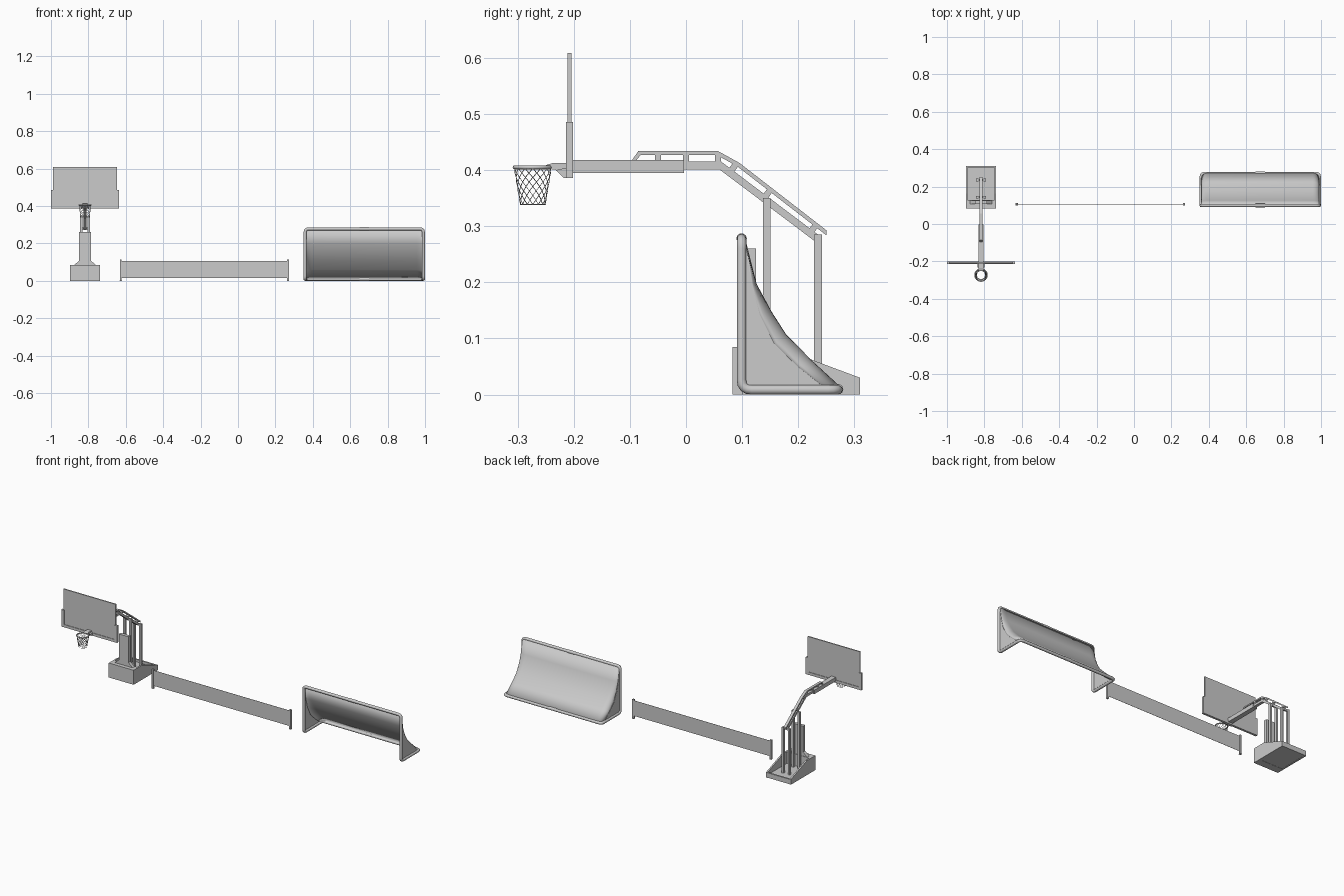
import bpy, bmesh
from math import sin, cos, pi, hypot
from mathutils import Vector

if "Cube" in bpy.data.objects:
    bpy.data.objects.remove(bpy.data.objects["Cube"])

HX = -0.818   # centre of the hoop stand
RX = 0.675    # centre of the curved rebounder


def mesh_obj(name, verts, faces, smooth=False):
    me = bpy.data.meshes.new(name)
    me.from_pydata(verts, [], faces)
    bm = bmesh.new()
    bm.from_mesh(me)
    bmesh.ops.recalc_face_normals(bm, faces=bm.faces)
    bm.to_mesh(me)
    bm.free()
    if smooth:
        me.polygons.foreach_set("use_smooth", [True] * len(me.polygons))
    ob = bpy.data.objects.new(name, me)
    bpy.context.collection.objects.link(ob)
    return ob


def prism(name, prof, x0, x1):
    """Side profile of (y, z) points pushed out between x0 and x1."""
    n = len(prof)
    verts = [(x, y, z) for x in (x0, x1) for y, z in prof]
    faces = [tuple(range(n)), tuple(range(n, 2 * n))]
    faces += [(i, (i + 1) % n, n + (i + 1) % n, n + i) for i in range(n)]
    return mesh_obj(name, verts, faces)


def box(name, x0, x1, y0, y1, z0, z1):
    return prism(name, [(y0, z0), (y1, z0), (y1, z1), (y0, z1)], x0, x1)


def strut(name, p, q, t, w):
    """Flat bar from p to q in the side plane, centred on the stand."""
    dy, dz = q[0] - p[0], q[1] - p[1]
    k = t / 2 / hypot(dy, dz)
    a, b = -dz * k, dy * k
    return prism(name, [(p[0] + a, p[1] + b), (q[0] + a, q[1] + b),
                        (q[0] - a, q[1] - b), (p[0] - a, p[1] - b)], HX - w / 2, HX + w / 2)


def tube(name, paths, r, closed=False, res=2):
    cu = bpy.data.curves.new(name, 'CURVE')
    cu.dimensions = '3D'
    cu.bevel_depth = r
    cu.bevel_resolution = res
    cu.use_fill_caps = not closed
    for pts in paths:
        s = cu.splines.new('POLY')
        s.points.add(len(pts) - 1)
        for pt, co in zip(s.points, pts):
            pt.co = (*co, 1)
        s.use_cyclic_u = closed
        s.use_smooth = True
    ob = bpy.data.objects.new(name, cu)
    bpy.context.collection.objects.link(ob)
    return ob


def rounded(pts, r, steps=4):
    """Closed path with its corners rounded."""
    out = []
    pts = [Vector(p) for p in pts]
    for i, p in enumerate(pts):
        a = p + (pts[i - 1] - p).normalized() * r
        b = p + (pts[(i + 1) % len(pts)] - p).normalized() * r
        for k in range(steps + 1):
            t = k / steps
            out.append(a * (1 - t) ** 2 + p * 2 * t * (1 - t) + b * t * t)
    return out


# Hoop base: ballast block, sloping side walls, floor and rear lip
wall = [(0.083, 0), (0.31, 0), (0.31, 0.03), (0.163, 0.085), (0.083, 0.085)]
for s in (-1, 1):
    prism("base_side_wall", wall, HX + s * 0.072, HX + s * 0.081)
box("base_front_block", HX - 0.072, HX + 0.072, 0.083, 0.128, 0, 0.085)
box("base_floor", HX - 0.072, HX + 0.072, 0.128, 0.31, 0.001, 0.016)
box("base_rear_lip", HX - 0.072, HX + 0.072, 0.301, 0.31, 0.016, 0.03)

# Front safety pad, flared at the foot
outline = [(-0.058, 0.085), (0.058, 0.085), (0.031, 0.108), (0.031, 0.26), (-0.031, 0.26), (-0.031, 0.108)]
pv = [(HX + x, y, z) for y in (0.106, 0.125) for x, z in outline]
mesh_obj("front_pad", pv, [tuple(range(6)), tuple(range(6, 12))]
         + [(i, (i + 1) % 6, 6 + (i + 1) % 6, 6 + i) for i in range(6)])

# Paired uprights with pins joining their tops
for s in (-1, 1):
    x = HX + s * 0.02
    box("front_post", x - 0.006, x + 0.006, 0.137, 0.151, 0.01, 0.35)
    box("rear_post", x - 0.006, x + 0.006, 0.228, 0.242, 0.01, 0.285)
box("front_post_pin", HX - 0.026, HX + 0.026, 0.139, 0.149, 0.337, 0.347)
box("rear_post_pin", HX - 0.026, HX + 0.026, 0.23, 0.24, 0.274, 0.284)

# Truss arm: lower chord, upper chord and webs
box("arm_beam", HX - 0.014, HX + 0.014, -0.203, -0.004, 0.395, 0.418)
prism("arm_lower_chord", [(-0.004, 0.401), (0.06, 0.401), (0.23, 0.273), (0.238, 0.283),
                          (0.063, 0.415), (-0.004, 0.415)], HX - 0.008, HX + 0.008)
prism("arm_upper_chord", [(-0.096, 0.418), (-0.085, 0.434), (0.057, 0.434), (0.095, 0.413), (0.25, 0.293),
                          (0.25, 0.284), (0.091, 0.407), (0.055, 0.427), (-0.081, 0.427), (-0.088, 0.418)],
      HX - 0.008, HX + 0.008)
for p, q in [((-0.05, 0.417), (-0.05, 0.429)), ((0, 0.405), (0, 0.43)), ((0.057, 0.41), (0.057, 0.431)),
             ((0.079, 0.397), (0.09, 0.412)), ((0.14, 0.351), (0.151, 0.366)),
             ((0.222, 0.29), (0.233, 0.304))]:
    strut("arm_web", p, q, 0.011, 0.014)

# Backboard with padding round the lower half
box("backboard", HX - 0.17, HX + 0.17, -0.211, -0.204, 0.39, 0.609)
box("backboard_bottom_pad", HX - 0.181, HX + 0.181, -0.214, -0.201, 0.386, 0.402)
for s in (-1, 1):
    box("backboard_side_pad", HX + s * 0.163, HX + s * 0.181, -0.214, -0.201, 0.402, 0.486)

# Rim with its bracket
RY = -0.273
ring = [(HX + 0.0325 * cos(a * pi / 12), RY + 0.0325 * sin(a * pi / 12), 0.405) for a in range(24)]
tube("rim", [ring], 0.0035, closed=True)
prism("rim_arm", [(-0.243, 0.402), (-0.21, 0.398), (-0.21, 0.413), (-0.236, 0.413), (-0.25, 0.409)],
      HX - 0.013, HX + 0.013)
prism("rim_bracket", [(-0.232, 0.4), (-0.218, 0.386), (-0.21, 0.386), (-0.21, 0.405)],
      HX - 0.02, HX + 0.02)

# Net: two families of crossing spirals and a bottom hem
strands = []
for d in (-1, 1):
    for i in range(14):
        path = []
        for k in range(9):
            t = k / 8
            a = 2 * pi * i / 14 + d * t * 2 * pi * 4 / 14
            r = 0.033 * (1 - t) + 0.0225 * t
            path.append((HX + r * cos(a), RY + r * sin(a), 0.403 - 0.064 * t))
        strands.append(path)
tube("basket_net", strands, 0.0007, res=0)
tube("basket_net_hem", [[(HX + 0.0225 * cos(a * pi / 14), RY + 0.0225 * sin(a * pi / 14), 0.339)
                         for a in range(28)]], 0.0008, closed=True, res=0)

# Long low court net between two posts
for x in (-0.627, 0.267):
    box("court_net_post", x - 0.005, x + 0.005, 0.101, 0.111, 0.003, 0.114)
    box("court_net_foot", x - 0.006, x + 0.006, 0.1, 0.112, 0, 0.003)
box("court_net_sheet", -0.627, 0.267, 0.1055, 0.1065, 0.016, 0.107)

# Rebounder frame: one looped tube with rounded corners
h = 0.316
loop = []
for s in (-1, 1):
    leg = [(RX + s * h, 0.099, 0.278), (RX + s * h, 0.099, 0.0085), (RX + s * h, 0.271, 0.0085)]
    loop += leg if s < 0 else leg[::-1]
tube("rebounder_frame", [rounded(loop, 0.018)], 0.0085, closed=True, res=3)
for y, z in ((0.099, 0.278), (0.271, 0.0095)):
    tube("rebounder_joint", [[(RX - 0.025, y, z), (RX + 0.025, y, z)]], 0.0095, res=3)

# Rebounder sheet: concave profile, folded round into the side panels
mid = [(0.106, 0.276), (0.126, 0.197), (0.153, 0.147), (0.178, 0.108), (0.224, 0.061), (0.272, 0.017)]
end = [(0.106, 0.269), (0.117, 0.197), (0.131, 0.144), (0.158, 0.09), (0.199, 0.05), (0.245, 0.014)]
arc = [k * pi / 12 for k in range(7)]
cols = [(-h + 0.035 * (1 - cos(a)), sin(a)) for a in arc]
cols += [(-x, b) for x, b in reversed(cols)]
verts = [(RX + x, e[0] + (m[0] - e[0]) * b, e[1] + (m[1] - e[1]) * b)
         for x, b in cols for m, e in zip(mid, end)]
n = len(mid)
faces = [(c * n + r, c * n + r + 1, c * n + n + r + 1, c * n + n + r)
         for c in range(len(cols) - 1) for r in range(n - 1)]
sheet = mesh_obj("rebounder_sheet", verts, faces, smooth=True)
sol = sheet.modifiers.new("thickness", 'SOLIDIFY')
sol.thickness = 0.002

# Flat side panels filling the frame ends
for s in (-1, 1):
    prism("rebounder_side_panel", end + [(0.1, 0.012), (0.1, 0.269)],
          RX + s * (h - 0.001), RX + s * (h + 0.001))
